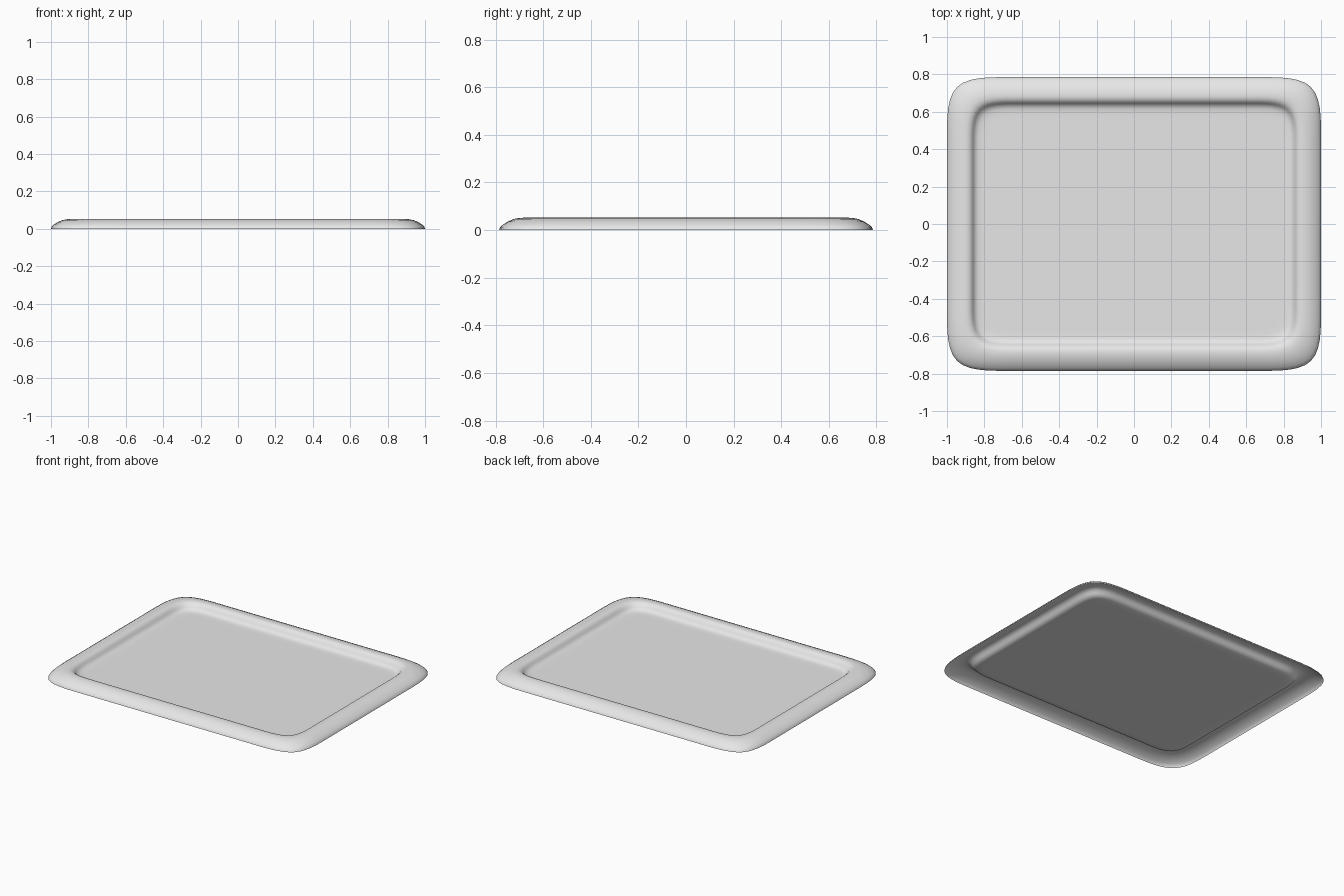
import bpy
import bmesh
from mathutils import Vector

cube = bpy.data.objects.get("Cube")
if cube:
    bpy.data.objects.remove(cube, do_unlink=True)

HALF_X, HALF_Y = 1.0, 0.785
STEPS = 6  # segments per half corner

# Rim cross-section: (inset from the outer edge, height)
PROFILE = [
    (0.0, 0.0), (0.003, 0.010), (0.015, 0.022), (0.035, 0.035),
    (0.060, 0.046), (0.085, 0.051), (0.105, 0.052), (0.122, 0.048),
    (0.134, 0.038), (0.142, 0.026), (0.152, 0.014), (0.168, 0.008),
    (0.190, 0.006), (0.220, 0.006),
]


def corner(a, b, e):
    """Soft corner from the right side to the back side, as a cubic B-spline."""
    ctrl = [Vector(p) for p in
            ((a, b - 2 * e), (a, b - e), (a, b), (a - e, b), (a - 2 * e, b))]
    pts = []
    for span in range(2):
        p0, p1, p2, p3 = ctrl[span:span + 4]
        for i in range(STEPS + span):
            t = i / STEPS
            pts.append((p0 * (1 - t) ** 3 + p1 * (3 * t**3 - 6 * t**2 + 4)
                        + p2 * (-3 * t**3 + 3 * t**2 + 3 * t + 1) + p3 * t**3) / 6)
    return pts


def outline(inset):
    """Closed rounded rectangle, mirrored from one corner."""
    q = corner(HALF_X - inset, HALF_Y - inset, 0.32 - 0.7 * inset)
    pts = []
    for sx, sy in ((1, 1), (-1, 1), (-1, -1), (1, -1)):
        part = q if sx * sy > 0 else q[::-1]
        pts += [(p.x * sx, p.y * sy) for p in part]
    return pts


# Tray sheet: raised rim lofted from the outer edge to the flat floor
bm = bmesh.new()
rings = [[bm.verts.new((x, y, z)) for x, y in outline(inset)]
         for inset, z in PROFILE]
for outer, inner in zip(rings, rings[1:]):
    n = len(outer)
    for i in range(n):
        j = (i + 1) % n
        bm.faces.new((outer[i], outer[j], inner[j], inner[i]))
bm.faces.new(rings[-1])
for f in bm.faces:
    f.smooth = True

mesh = bpy.data.meshes.new("tray")
bm.to_mesh(mesh)
bm.free()
tray = bpy.data.objects.new("tray", mesh)
bpy.context.collection.objects.link(tray)

# Plain light grey
grey = bpy.data.materials.new("light_grey")
grey.use_nodes = True
grey.diffuse_color = (0.8, 0.8, 0.8, 1.0)
grey.node_tree.nodes["Principled BSDF"].inputs["Base Color"].default_value = (0.8, 0.8, 0.8, 1.0)
mesh.materials.append(grey)
